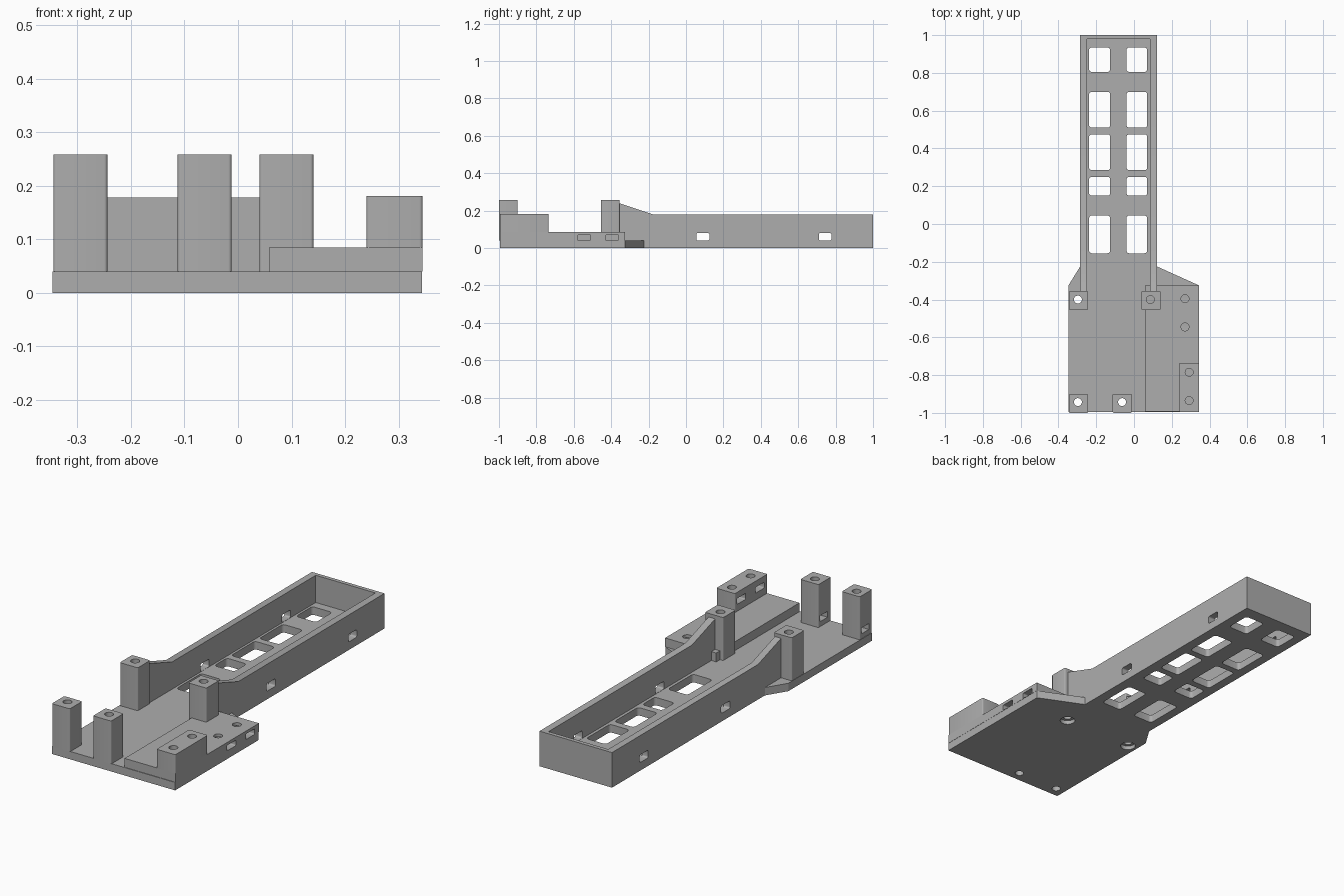
import bpy, bmesh
from mathutils import Vector

cube = bpy.data.objects.get("Cube")
if cube:
    bpy.data.objects.remove(cube, do_unlink=True)

grey = bpy.data.materials.new("plain grey")
grey.use_nodes = True
colour = (0.42, 0.42, 0.42, 1)
grey.diffuse_color = colour
grey.node_tree.nodes["Principled BSDF"].inputs["Base Color"].default_value = colour


def prism(name, outline, shift):
    """Extrude a flat outline of 3D points along shift."""
    bm = bmesh.new()
    face = bm.faces.new([bm.verts.new(p) for p in outline])
    top = bmesh.ops.extrude_face_region(bm, geom=[face])["geom"]
    bmesh.ops.translate(bm, vec=Vector(shift),
                        verts=[v for v in top if isinstance(v, bmesh.types.BMVert)])
    bmesh.ops.recalc_face_normals(bm, faces=bm.faces)
    return finish(name, bm)


def finish(name, bm):
    mesh = bpy.data.meshes.new(name)
    bm.to_mesh(mesh)
    bm.free()
    mesh.materials.append(grey)
    obj = bpy.data.objects.new(name, mesh)
    bpy.context.scene.collection.objects.link(obj)
    return obj


def box(name, x, y, z, axis=2, radius=0):
    """Box from ranges; edges along the given axis may be rounded."""
    bm = bmesh.new()
    bmesh.ops.create_cube(bm, size=1)
    for v in bm.verts:
        v.co = [r[0] if c < 0 else r[1] for c, r in zip(v.co, (x, y, z))]
    if radius:
        edges = [e for e in bm.edges
                 if abs((e.verts[0].co - e.verts[1].co).normalized()[axis]) > 0.9]
        bmesh.ops.bevel(bm, geom=edges, offset=radius, segments=4,
                        profile=0.5, affect="EDGES")
    return finish(name, bm)


def hole(x, y, z, radius):
    """Upright round cutter."""
    bm = bmesh.new()
    bmesh.ops.create_cone(bm, cap_ends=True, segments=24, radius1=radius,
                          radius2=radius, depth=z[1] - z[0])
    bmesh.ops.translate(bm, vec=(x, y, sum(z) / 2), verts=bm.verts)
    return finish("cutter", bm)


def cut(obj, cutters):
    for c in cutters:
        c.hide_render = True
        m = obj.modifiers.new("cut", "BOOLEAN")
        m.operation, m.solver, m.object = "DIFFERENCE", "EXACT", c
        bpy.context.view_layer.objects.active = obj
        bpy.ops.object.modifier_apply(modifier=m.name)
        bpy.data.objects.remove(c, do_unlink=True)


FLOOR, WALL, POST = 0.04, 0.178, 0.258
OUT_L, OUT_R, IN_L, IN_R = -0.285, 0.122, -0.25, 0.085
HOLE = 0.021
THROUGH = (-0.1, 0.4)

# Floor plate: wide base narrowing into the long tray
plan = [(-0.347, -0.995), (0.344, -0.995), (0.344, -0.325), (OUT_R, -0.225),
        (OUT_R, 1), (OUT_L, 1), (OUT_L, -0.225), (-0.347, -0.325)]
floor = prism("floor_plate", [(x, y, 0) for x, y in plan], (0, 0, FLOOR))
rows = [(0.805, 0.935), (0.51, 0.70), (0.285, 0.475), (0.15, 0.25), (-0.155, 0.045)]
cut(floor, [box("cutter", x, y, THROUGH, 2, 0.015)
            for y in rows for x in ((-0.238, -0.126), (-0.04, 0.07))])

# Four standing posts with screw holes
posts = {"front_right_post": (-0.345, -1.0, -0.297, -0.943),
         "front_middle_post": (-0.113, -1.0, -0.063, -0.943),
         "back_right_post": (-0.345, -0.455, -0.297, -0.4),
         "back_left_post": (0.04, -0.455, 0.087, -0.4)}
for name, (x, y, hx, hy) in posts.items():
    front = name.startswith("front")
    post = box(name, (x, x + 0.101), (y, y + 0.1), (FLOOR, POST), 2, 0.006)
    cutters = [hole(hx, hy, THROUGH, HOLE)]
    if front:
        # nut slot in the outer face
        cutters.append(box("cutter", (x - 0.05, hx + 0.03),
                           (hy - 0.03, hy + 0.03), (0.065, 0.095)))
    cut(post, cutters)
    cut(floor, [hole(hx, hy, THROUGH, HOLE)])
    if not front:
        cut(floor, [hole(hx, hy, (-0.1, 0.02), 0.036)])

# Tray side walls with a ramp up to the back posts, and cable holes
side = [(-0.356, FLOOR), (1, FLOOR), (1, WALL), (-0.17, WALL), (-0.356, 0.24)]
for name, x0, x1 in (("right_wall", OUT_L, IN_L), ("left_wall", IN_R, OUT_R)):
    wall = prism(name, [(x0, y, z) for y, z in side], (x1 - x0, 0, 0))
    cut(wall, [box("cutter", (x0 - 0.1, x1 + 0.1), y, (0.041, 0.08), 0, 0.008)
               for y in ((0.055, 0.125), (0.71, 0.778))])
box("end_wall", (IN_L, IN_R), (0.98, 1), (FLOOR, WALL))

# Low block with side nut slots and blind screw holes
block = box("low_block", (0.058, 0.345), (-0.992, -0.325), (FLOOR, 0.085))
for y in (-0.545, -0.395):
    cut(block, [hole(0.27, y, (0.05, 0.2), HOLE),
                box("cutter", (0.235, 0.5), (y - 0.035, y + 0.035), (0.042, 0.07), 0, 0.005)])

# Raised pedestal with inward nut slots and blind screw holes
pedestal = box("pedestal", (0.24, 0.345), (-0.995, -0.735), (0.085, 0.181), 2, 0.006)
for y in (-0.935, -0.785):
    cut(pedestal, [hole(0.292, y, (0.1, 0.3), HOLE),
                   box("cutter", (0.1, 0.325), (y - 0.035, y + 0.035), (0.12, 0.15), 0, 0.005)])

# Crisp edges with smooth rounds
bpy.ops.object.select_all(action="DESELECT")
for obj in bpy.context.scene.objects:
    if obj.type == "MESH" and grey.name in obj.data.materials:
        obj.select_set(True)
        bpy.context.view_layer.objects.active = obj
bpy.ops.object.shade_smooth_by_angle(angle=0.5)
